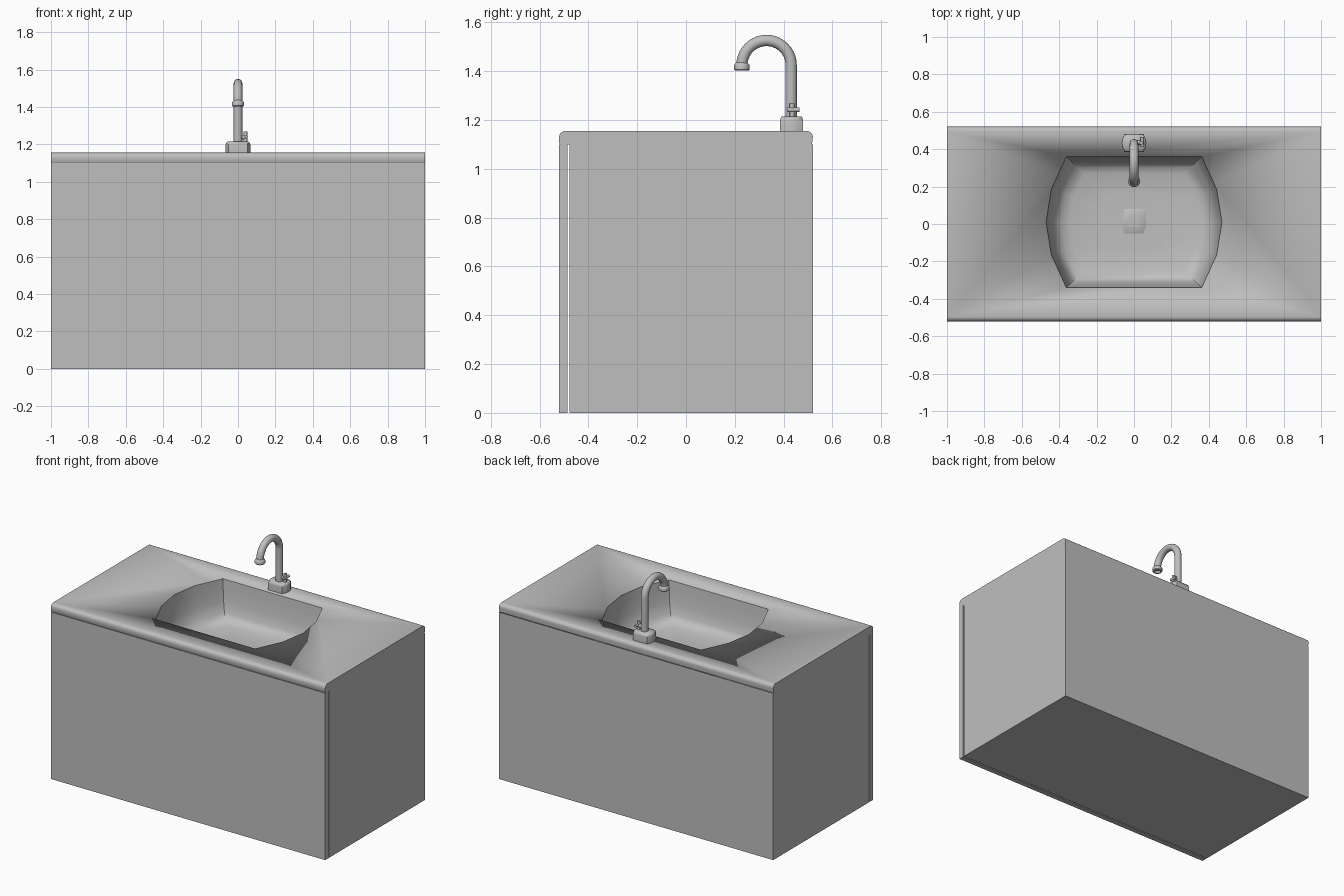
import bpy
import bmesh
from math import sin, cos, pi, radians
from mathutils import Vector

default = bpy.data.objects.get("Cube")
if default:
    bpy.data.objects.remove(default)

TOP = 1.155      # counter surface height
UNDER = 1.1      # counter underside
HALF_D = 0.52    # half depth
BASIN_Y = 0.01
FLOOR = 0.9      # basin floor height

GREY = (0.52, 0.52, 0.52, 1)
grey = bpy.data.materials.new("light grey")
grey.use_nodes = True
grey.diffuse_color = GREY
grey.node_tree.nodes["Principled BSDF"].inputs["Base Color"].default_value = GREY


def activate(obj):
    bpy.ops.object.select_all(action='DESELECT')
    obj.select_set(True)
    bpy.context.view_layer.objects.active = obj


def finish(bm, name, angle=35):
    bmesh.ops.recalc_face_normals(bm, faces=bm.faces)
    mesh = bpy.data.meshes.new(name)
    bm.to_mesh(mesh)
    bm.free()
    mesh.materials.append(grey)
    obj = bpy.data.objects.new(name, mesh)
    bpy.context.collection.objects.link(obj)
    activate(obj)
    bpy.ops.object.shade_smooth_by_angle(angle=radians(angle))
    return obj


def loft(name, rings, cap_start=True, cap_end=True, angle=35):
    """Skin a list of equal-length point rings."""
    bm = bmesh.new()
    loops = [[bm.verts.new(p) for p in ring] for ring in rings]
    n = len(loops[0])
    for a, b in zip(loops, loops[1:]):
        for i in range(n):
            j = (i + 1) % n
            bm.faces.new((a[i], a[j], b[j], b[i]))
    if cap_start:
        bm.faces.new(loops[0])
    if cap_end:
        bm.faces.new(loops[-1])
    return finish(bm, name, angle)


def box(name, lo, hi, cap_top=True):
    ring = [(lo[0], lo[1]), (hi[0], lo[1]), (hi[0], hi[1]), (lo[0], hi[1])]
    return loft(name, [[(x, y, z) for x, y in ring] for z in (lo[2], hi[2])],
                cap_end=cap_top)


def barrel(half_x, half_y, cy, z, scale=1.0):
    """Rectangle with bowed left and right sides."""
    right = [(0.77, -1), (0.94, -0.5), (1, 0), (0.94, 0.5), (0.77, 1)]
    outline = right + [(-x, y) for x, y in reversed(right)]
    return [(x * half_x * scale, cy + y * half_y * scale, z) for x, y in outline]


def ring_on(center, normal, radius, sides=20):
    """Circle in a plane whose normal lies in the YZ plane."""
    u, v = Vector((1, 0, 0)), Vector(normal).normalized().cross((1, 0, 0))
    return [Vector(center) + radius * (cos(t) * u + sin(t) * v)
            for t in (2 * pi * i / sides for i in range(sides))]


def rod(name, start, end, radius):
    """Capped cylinder between two points."""
    start, end = Vector(start), Vector(end)
    axis = end - start
    bm = bmesh.new()
    turn = axis.to_track_quat('Z', 'Y').to_matrix().to_4x4()
    turn.translation = (start + end) / 2
    bmesh.ops.create_cone(bm, cap_ends=True, segments=16, radius1=radius,
                          radius2=radius, depth=axis.length, matrix=turn)
    return finish(bm, name)


# Cabinet: open-topped carcass with a separate front panel
box("cabinet_body", (-1, -0.478, 0), (1, HALF_D, UNDER), cap_top=False)
box("front_panel", (-1, -HALF_D, 0), (1, -0.486, UNDER))

# Countertop: rounded front and back edges, extruded across the width
R = 0.024
profile = [(HALF_D - 0.004, UNDER), (-HALF_D + 0.004, UNDER), (-HALF_D, UNDER + 0.006)]
for i in range(6):
    t = pi / 2 * i / 5
    profile.append((-HALF_D + R - R * cos(t), TOP - R + R * sin(t)))
for i in range(6):
    t = pi / 2 * i / 5
    profile.append((HALF_D - R + R * sin(t), TOP - R + R * cos(t)))
counter = loft("countertop", [[(x, y, z) for y, z in profile] for x in (-1, 1)])

# Opening for the basin
cutter = loft("basin_cutter", [barrel(0.47, 0.35, BASIN_Y, z) for z in (1.0, 1.3)])
cutter.hide_render = True
cut = counter.modifiers.new("basin_opening", 'BOOLEAN')
cut.operation = 'DIFFERENCE'
cut.solver = 'EXACT'
cut.object = cutter
activate(counter)
bpy.ops.object.modifier_apply(modifier=cut.name)
bpy.data.objects.remove(cutter)

# Basin: walls curving into a nearly flat floor
depths = [(1, 0), (0.985, 0.06), (0.955, 0.14), (0.91, 0.2), (0.84, 0.235),
          (0.74, 0.25), (0.4, TOP - FLOOR)]
loft("basin", [barrel(0.47, 0.35, BASIN_Y, TOP - d, s) for s, d in depths],
     cap_start=False, angle=50)

# Drain cover with four raised pads
loft("drain", [barrel(0.065, 0.065, 0.015, FLOOR - 0.01),
               barrel(0.065, 0.065, 0.015, FLOOR + 0.006),
               barrel(0.065, 0.065, 0.015, FLOOR + 0.01, 0.9)])
for sx in (-1, 1):
    for sy in (-1, 1):
        x, y = sx * 0.017, 0.015 + sy * 0.017
        box("drain_pad", (x - 0.013, y - 0.013, FLOOR + 0.008),
            (x + 0.013, y + 0.013, FLOOR + 0.015))

# Tap base: soft-edged block
loft("tap_base", [barrel(0.066, 0.047, 0.433, z, s) for z, s in
                  [(TOP - 0.005, 1), (1.198, 1), (1.208, 0.95), (1.214, 0.86)]],
     angle=50)

# Tap spout: straight riser, then a half-circle towards the basin
PIPE, BEND, BEND_Y, BEND_Z = 0.023, 0.101, 0.33, 1.425
spout = [ring_on((0, BEND_Y + BEND, z), (0, 0, 1), PIPE) for z in (1.2, 1.3)]
for i in range(21):
    t = pi * i / 20
    spout.append(ring_on((0, BEND_Y + BEND * cos(t), BEND_Z + BEND * sin(t)),
                         (0, -sin(t), cos(t)), PIPE))
loft("tap_spout", spout)

# Nozzle: flared collar with a hollow mouth
mouth_y = BEND_Y - BEND
loft("tap_nozzle", [ring_on((0, mouth_y, z), (0, 0, 1), r) for z, r in
                    [(1.436, 0.022), (1.428, 0.03), (1.424, 0.032), (1.408, 0.032),
                     (1.403, 0.028), (1.403, 0.02), (1.42, 0.02)]])

# Tap lever on the side of the riser
rod("lever_stub", (0, 0.435, 1.238), (0.05, 0.435, 1.238), 0.012)
rod("lever_pin", (0.04, 0.435, 1.2), (0.04, 0.435, 1.268), 0.01)
rod("lever_handle", (0.044, 0.415, 1.242), (0.044, 0.466, 1.242), 0.009)
